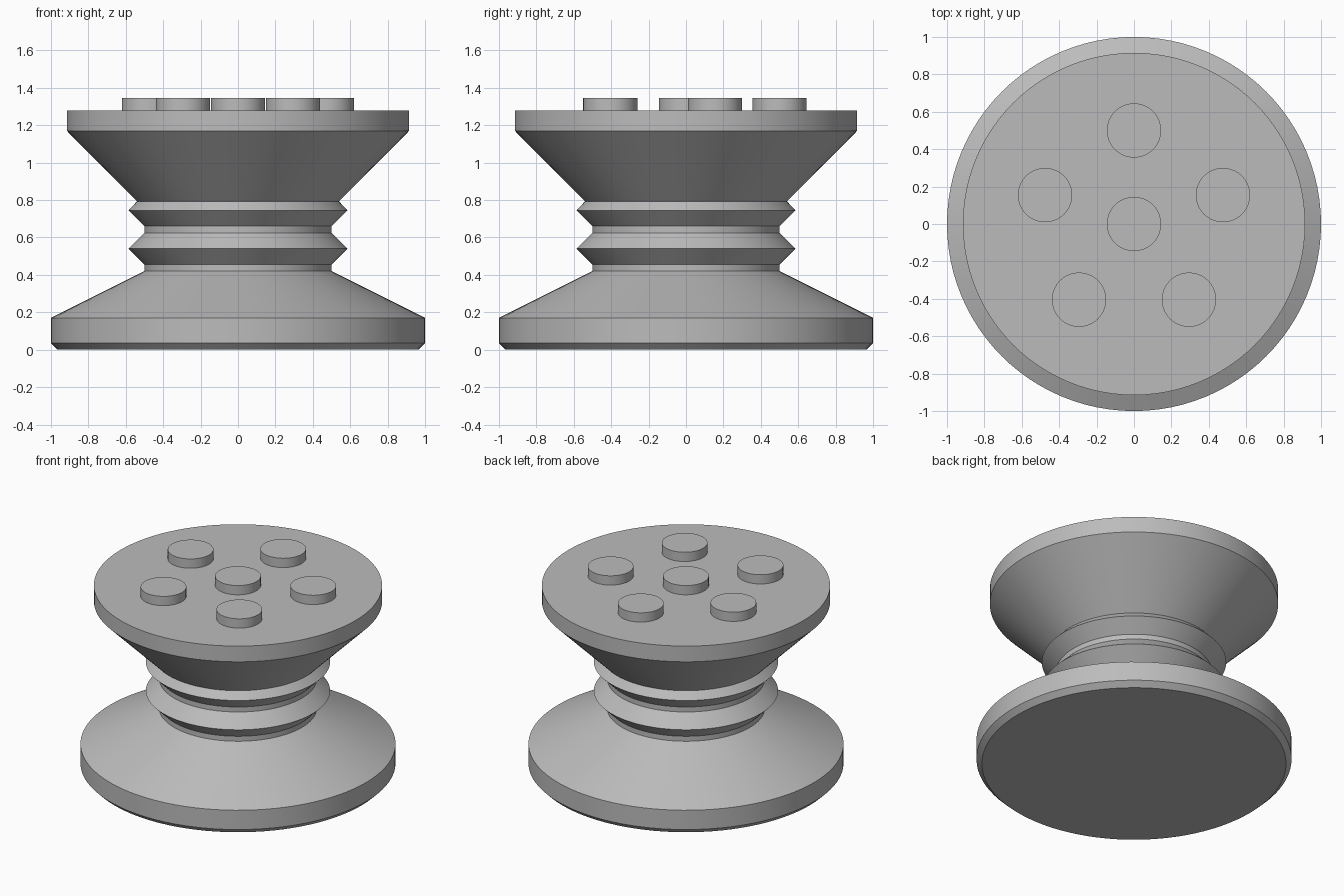
import bpy, bmesh, math

cube = bpy.data.objects.get("Cube")
if cube:
    bpy.data.objects.remove(cube, do_unlink=True)

SEGMENTS = 96
TOP = 1.28

# Single grey material
grey = bpy.data.materials.new("plain grey")
grey.use_nodes = True
grey.diffuse_color = (0.5, 0.5, 0.5, 1)
grey.node_tree.nodes["Principled BSDF"].inputs["Base Color"].default_value = (0.5, 0.5, 0.5, 1)


def lathe(name, profile, segments, center=(0, 0, 0)):
    """Revolve (radius, height) points about z and cap both ends."""
    bm = bmesh.new()
    rings = []
    for r, z in profile:
        rings.append([bm.verts.new((r * math.cos(a), r * math.sin(a), z))
                      for a in (math.tau * i / segments for i in range(segments))])
    for low, high in zip(rings, rings[1:]):
        for i in range(segments):
            j = (i + 1) % segments
            bm.faces.new((low[i], low[j], high[j], high[i]))
    bm.faces.new(rings[0][::-1])
    bm.faces.new(rings[-1])
    mesh = bpy.data.meshes.new(name)
    bm.to_mesh(mesh)
    bm.free()
    mesh.materials.append(grey)
    obj = bpy.data.objects.new(name, mesh)
    obj.location = center
    bpy.context.collection.objects.link(obj)
    bpy.ops.object.select_all(action="DESELECT")
    obj.select_set(True)
    bpy.context.view_layer.objects.active = obj
    bpy.ops.object.shade_smooth_by_angle(angle=math.radians(20))
    return obj


# Flared base, ribbed neck and flared top plate in one turned body
lathe("turned_body", [
    (0.965, 0), (1, 0.035), (1, 0.17),
    (0.5, 0.42), (0.5, 0.455), (0.585, 0.54), (0.5, 0.625), (0.5, 0.66),
    (0.585, 0.745), (0.54, 0.793),
    (0.915, 1.17), (0.915, TOP)], SEGMENTS)

# Round studs: one in the middle, five in a ring
stud = [(0.145, 0), (0.145, 0.065)]
lathe("center_stud", stud, 64, (0, 0, TOP))
for k in range(5):
    a = math.pi / 2 + math.tau * k / 5
    lathe(f"ring_stud_{k + 1}", stud, 64,
          (0.5 * math.cos(a), 0.5 * math.sin(a), TOP))
